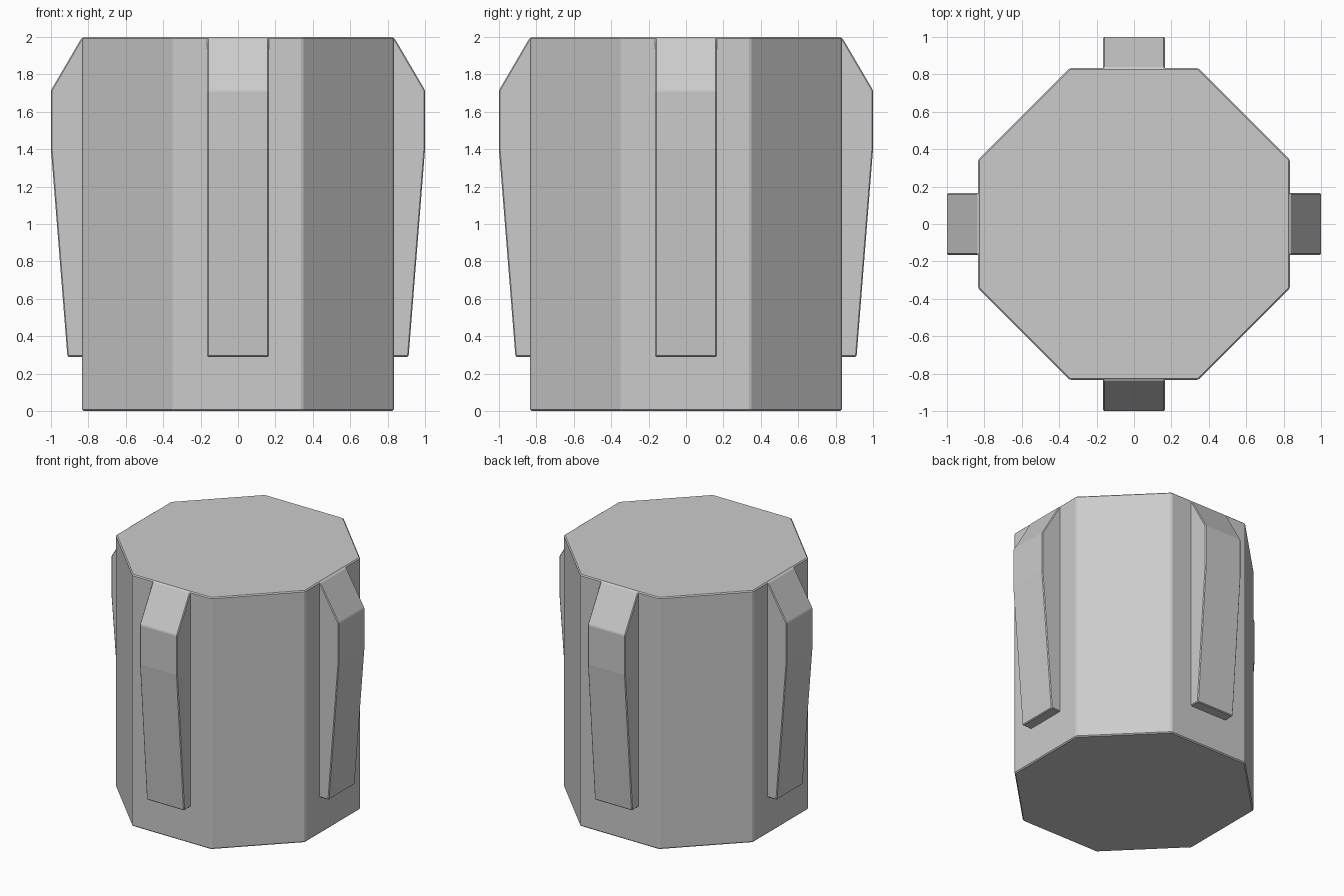
import bpy
import math
from mathutils import Matrix

if "Cube" in bpy.data.objects:
    bpy.data.objects.remove(bpy.data.objects["Cube"])


def make_object(name, verts, faces, bevel):
    mesh = bpy.data.meshes.new(name)
    mesh.from_pydata(verts, [], faces)
    mesh.update()
    obj = bpy.data.objects.new(name, mesh)
    bpy.context.collection.objects.link(obj)
    mod = obj.modifiers.new("edge_softening", 'BEVEL')
    mod.width = bevel
    mod.segments = 1
    return obj


def prism(name, bottom, top, bevel, matrix=Matrix()):
    """Solid between two matching outlines, bottom ordered clockwise seen from top."""
    n = len(bottom)
    verts = [matrix @ Matrix.Translation(p).to_translation() for p in bottom + top]
    faces = [tuple(reversed(range(n))), tuple(range(n, 2 * n))]
    faces += [(i, (i + 1) % n, (i + 1) % n + n, i + n) for i in range(n)]
    return make_object(name, verts, faces, bevel)


# Octagonal body
R, C, H = 0.833, 0.345, 2.0
octagon = [(R, -C), (R, C), (C, R), (-C, R), (-R, C), (-R, -C), (-C, -R), (C, -R)]
prism("body", [(x, y, 0) for x, y in octagon], [(x, y, H) for x, y in octagon], 0.008)

# Four tapered ribs, one on each main face
profile = [(0.80, 0.29), (0.912, 0.29), (1.0, 1.40), (1.0, 1.715), (0.836, 1.995), (0.80, 1.995)]
W = 0.165
for i, side in enumerate(("right", "back", "left", "front")):
    turn = Matrix.Rotation(i * math.pi / 2, 4, 'Z')
    prism(side + "_rib", [(r, W, z) for r, z in profile],
          [(r, -W, z) for r, z in profile], 0.006, turn)
